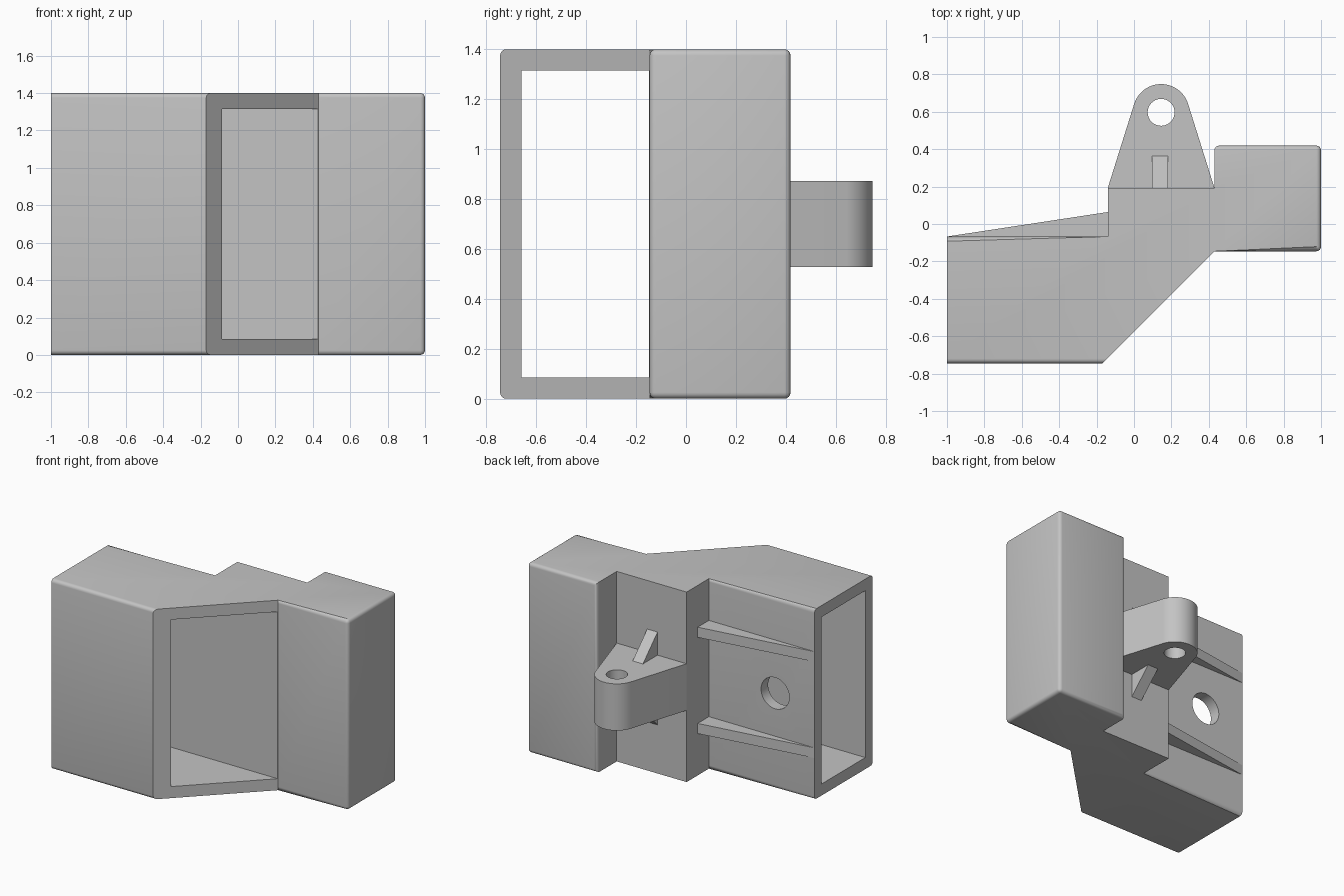
import bpy, bmesh, math

default = bpy.data.objects.get("Cube")
if default:
    bpy.data.objects.remove(default, do_unlink=True)

grey = bpy.data.materials.new("plain grey")
grey.use_nodes = True
COLOUR = (0.55, 0.55, 0.55, 1)
grey.diffuse_color = COLOUR
grey.node_tree.nodes["Principled BSDF"].inputs["Base Color"].default_value = COLOUR

HEIGHT, MID = 1.4, 0.7
WALL = 0.085
FRONT, BLOCK_FRONT, BACK, PLATE, BLOCK_BACK = -0.745, -0.146, -0.067, 0.193, 0.419
STEP, BLOCK_X = -0.14, 0.43


def prism(name, points, low, high, axis="z", round_rule=None):
    """Extrude a flat profile along an axis, optionally rounding chosen edges."""
    place = {"x": lambda a, b, h: (h, a, b),
             "y": lambda a, b, h: (a, h, b),
             "z": lambda a, b, h: (a, b, h)}[axis]
    bm = bmesh.new()
    rings = [[bm.verts.new(place(a, b, h)) for a, b in points] for h in (low, high)]
    for ring in rings:
        bm.faces.new(ring)
    n = len(points)
    for i in range(n):
        j = (i + 1) % n
        bm.faces.new((rings[0][i], rings[0][j], rings[1][j], rings[1][i]))
    bmesh.ops.recalc_face_normals(bm, faces=bm.faces)
    if round_rule:
        edges = [e for e in bm.edges if round_rule(e.verts[0].co, e.verts[1].co)]
        bmesh.ops.bevel(bm, geom=edges, offset=0.025, segments=4,
                        profile=0.5, affect="EDGES")
    mesh = bpy.data.meshes.new(name)
    bm.to_mesh(mesh)
    bm.free()
    mesh.materials.append(grey)
    obj = bpy.data.objects.new(name, mesh)
    bpy.context.collection.objects.link(obj)
    return obj


def arc(cx, cy, r, start, end, steps):
    angles = [math.radians(start + (end - start) * i / steps) for i in range(steps + 1)]
    return [(cx + r * math.cos(a), cy + r * math.sin(a)) for a in angles]


def circle(cx, cy, r):
    return arc(cx, cy, r, 0, 360, 40)[:-1]


def select(obj):
    bpy.ops.object.select_all(action="DESELECT")
    obj.select_set(True)
    bpy.context.view_layer.objects.active = obj


def cut(obj, cutter):
    cutter.hide_render = True
    mod = obj.modifiers.new("cut", "BOOLEAN")
    mod.operation, mod.solver, mod.object = "DIFFERENCE", "EXACT", cutter
    select(obj)
    bpy.ops.object.modifier_apply(modifier=mod.name)
    bpy.data.objects.remove(cutter, do_unlink=True)


def rounded(p, q):
    """Long outer edges, the block's end, and its inner back corner."""
    def same(a, b):
        return abs(a - b) < 1e-4
    if same(p.x, 1) and same(q.x, 1):
        return True
    if same(p.y, q.y) and same(p.z, q.z):
        return not same(p.y, PLATE)
    return all(same(v.x, BLOCK_X) and same(v.y, BLOCK_BACK) for v in (p, q))


# Main body: hollow housing, slanted mouth, plate and solid end block
body = prism("housing_body", [
    (-1, FRONT), (-0.17, FRONT), (BLOCK_X, BLOCK_FRONT), (1, BLOCK_FRONT),
    (1, BLOCK_BACK), (BLOCK_X, BLOCK_BACK), (BLOCK_X, PLATE), (STEP, PLATE),
    (STEP, BACK), (-1, BACK)], 0, HEIGHT, round_rule=rounded)

# Tunnel running from the open end to the slanted mouth
inner_front, inner_back = FRONT + WALL, BLOCK_FRONT - 0.003
cut(body, prism("tunnel_cutter", [
    (-1.1, inner_front), (0.6, inner_front), (0.6, inner_back), (-1.1, inner_back)],
    WALL, HEIGHT - WALL))

# Round hole in the back wall
cut(body, prism("wall_hole_cutter", circle(-0.68, MID, 0.115), -0.3, 0.1, "y"))

# Hinge lug with pin hole
LUG_X, LUG_Y, LUG_HALF = 0.145, 0.597, 0.172
lug = prism("hinge_lug",
            [(STEP, PLATE), (BLOCK_X, PLATE)] + arc(LUG_X, LUG_Y, 0.151, 17, 163, 28),
            MID - LUG_HALF, MID + LUG_HALF)
cut(lug, prism("pin_hole_cutter", circle(LUG_X, LUG_Y, 0.072), 0, HEIGHT))

parts = [body, lug]
for side, label in ((1, "upper"), (-1, "lower")):
    # Triangular gussets bracing the lug
    root = MID + side * LUG_HALF
    parts.append(prism(label + "_gusset", [
        (PLATE, root), (PLATE + 0.17, root), (PLATE, root + side * 0.17)],
        0.097, 0.181, "x"))
    # Tapered ribs along the back wall
    low, high = sorted((MID + side * 0.317, MID + side * 0.392))
    parts.append(prism(label + "_wall_rib", [
        (-1, BACK), (STEP, BACK), (STEP, 0.064)], low, high))

for part in parts:
    select(part)
    bpy.ops.object.shade_smooth_by_angle(angle=math.radians(30))
